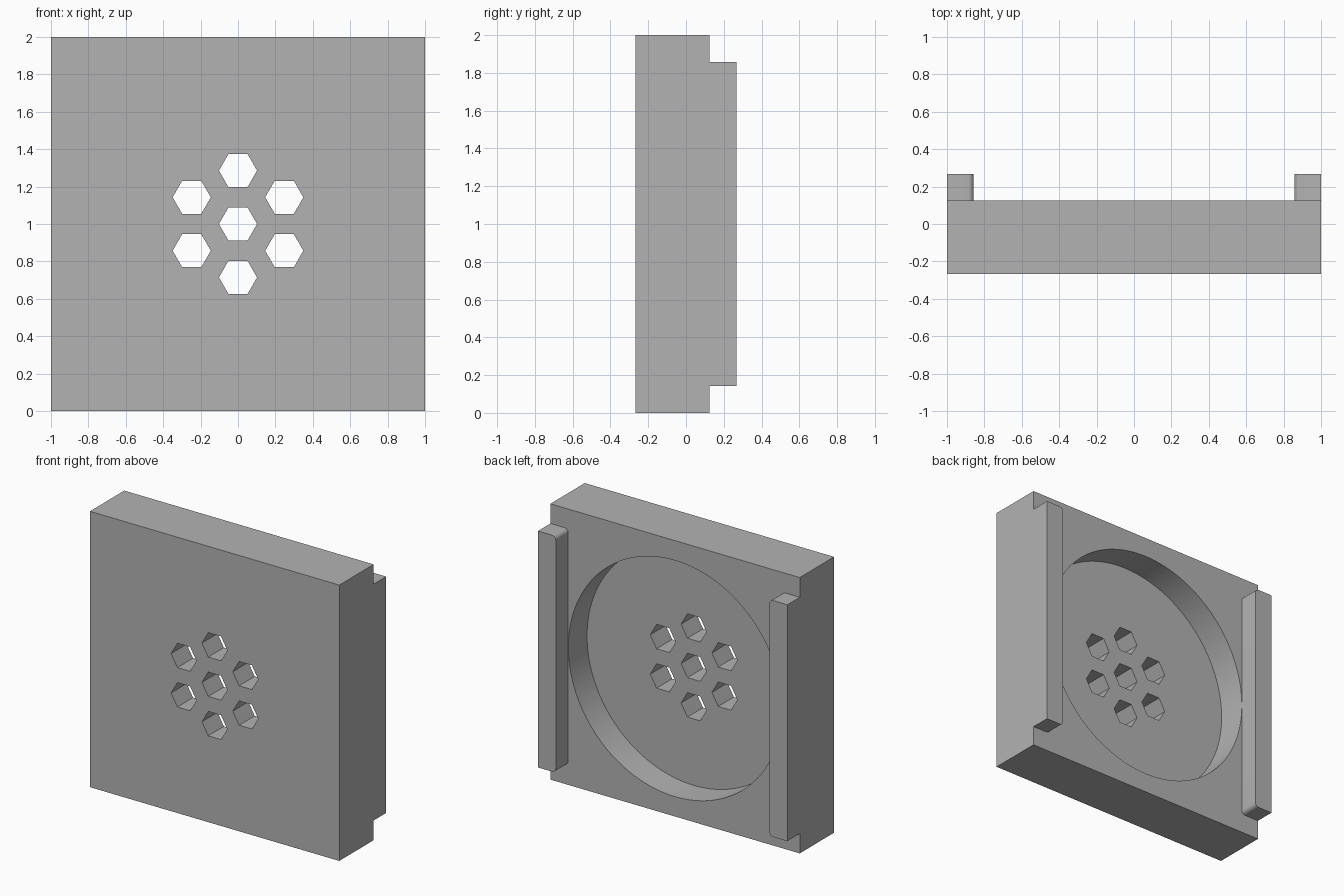
import bpy, bmesh
from math import pi, sin, cos, radians
from mathutils import Matrix, Vector

cube = bpy.data.objects.get("Cube")
if cube:
    bpy.data.objects.remove(cube, do_unlink=True)

U = 1 / 7                       # design module: the plate is 14 modules wide
FRONT, FACE, BACK = -1.875 * U, 0.875 * U, 1.875 * U
FLOOR = FACE - 1.5 * U
MID = 1.0

grey = bpy.data.materials.new("light grey")
grey.use_nodes = True
grey.diffuse_color = (0.45, 0.45, 0.45, 1)
grey.node_tree.nodes["Principled BSDF"].inputs["Base Color"].default_value = grey.diffuse_color


def make_object(name, bm):
    mesh = bpy.data.meshes.new(name)
    bmesh.ops.recalc_face_normals(bm, faces=bm.faces)
    bm.to_mesh(mesh)
    bm.free()
    obj = bpy.data.objects.new(name, mesh)
    bpy.context.collection.objects.link(obj)
    mesh.materials.append(grey)
    return obj


def add_prism(bm, outline, y0, y1):
    """Extrude an (x, z) outline from y0 to y1."""
    face = bm.faces.new([bm.verts.new((x, y0, z)) for x, z in outline])
    out = bmesh.ops.extrude_face_region(bm, geom=[face])
    verts = [v for v in out["geom"] if isinstance(v, bmesh.types.BMVert)]
    bmesh.ops.translate(bm, verts=verts, vec=(0, y1 - y0, 0))


def circle(cx, cz, r, n):
    return [(cx + r * cos(2 * pi * i / n), cz + r * sin(2 * pi * i / n)) for i in range(n)]


def activate(obj):
    bpy.ops.object.select_all(action='DESELECT')
    obj.select_set(True)
    bpy.context.view_layer.objects.active = obj


def cut(obj, cutter):
    mod = obj.modifiers.new("cut", 'BOOLEAN')
    mod.operation, mod.solver, mod.object = 'DIFFERENCE', 'EXACT', cutter
    activate(obj)
    bpy.ops.object.modifier_apply(modifier=mod.name)
    bpy.data.objects.remove(cutter, do_unlink=True)


# Square plate
bm = bmesh.new()
add_prism(bm, [(-1, 0), (1, 0), (1, 2), (-1, 2)], FRONT, FACE)
plate = make_object("plate", bm)

# Round recess in the back
bm = bmesh.new()
add_prism(bm, circle(0, MID, 6 * U - 0.001, 128), FLOOR, BACK)
cut(plate, make_object("recess_cutter", bm))

# Hexagonal holes: one in the middle and a ring of six
bm = bmesh.new()
centres = [(0, MID)] + [(2 * U * cos(radians(a)), MID + 2 * U * sin(radians(a)))
                        for a in range(30, 390, 60)]
for x, z in centres:
    add_prism(bm, circle(x, z, 0.102, 6), FRONT - 0.1, BACK)
cut(plate, make_object("hole_cutter", bm))

# Two back rails with rounded inner corners
R = 0.03
inner, low, high = 6 * U, U, 2 - U
arc = [radians(90 * i / 8) for i in range(9)]
for name, side in (("left_rail", 1), ("right_rail", -1)):
    outline = [(1, low), (1, high)]
    outline += [(inner + R - R * sin(a), high - R + R * cos(a)) for a in arc]
    outline += [(inner + R - R * cos(a), low + R - R * sin(a)) for a in arc]
    bm = bmesh.new()
    add_prism(bm, [(side * x, z) for x, z in outline], FACE, BACK)
    make_object(name, bm)

for name in ("plate", "left_rail", "right_rail"):
    activate(bpy.data.objects[name])
    bpy.ops.object.shade_smooth_by_angle(angle=radians(30))
